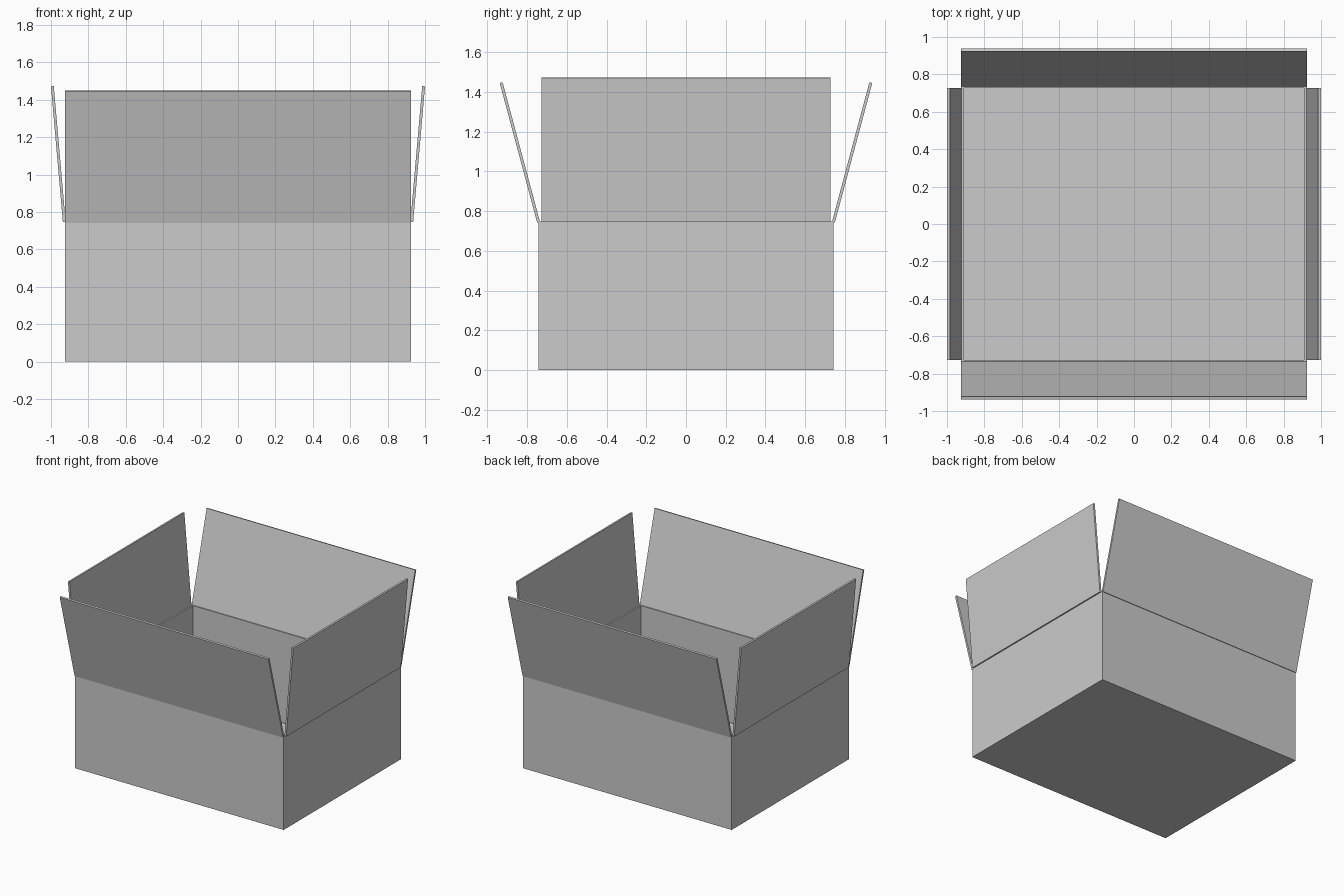
import bpy, bmesh
from math import radians
from mathutils import Matrix, Vector

if "Cube" in bpy.data.objects:
    bpy.data.objects.remove(bpy.data.objects["Cube"])

HX, HY = 0.925, 0.742     # outer half sizes of the box
T, BASE, TOP = 0.015, 0.02, 0.747


def panel(name, size, centre, pivot=(0, 0, 0), rot=None):
    """Flat board: box of given size, centred, then tilted and moved to its hinge."""
    bm = bmesh.new()
    bmesh.ops.create_cube(bm, size=1)
    m = Matrix.Translation(pivot) @ (rot or Matrix()) @ Matrix.Translation(centre)
    m = m @ Matrix.Diagonal(Vector((*size, 1)))
    bmesh.ops.transform(bm, matrix=m, verts=bm.verts)
    me = bpy.data.meshes.new(name)
    bm.to_mesh(me)
    bm.free()
    bpy.context.collection.objects.link(bpy.data.objects.new(name, me))


# Base board
panel("base", (2 * HX, 2 * HY, BASE), (0, 0, BASE / 2))

h, zc = TOP - BASE, (TOP + BASE) / 2
side_w = 2 * (HY - T)
flap = 0.728

# Front and back: wall plus flap leaning outward 15 degrees
for name, s in (("front", -1), ("back", 1)):
    panel(name + "_wall", (2 * HX, T, h), (0, s * (HY - T / 2), zc))
    panel(name + "_flap", (2 * HX, T, flap), (0, 0, flap / 2),
          (0, s * HY, TOP - 0.003), Matrix.Rotation(radians(-15 * s), 4, 'X'))

# Left and right: wall between the long walls plus flap leaning outward 5 degrees
for name, s in (("left", -1), ("right", 1)):
    panel(name + "_wall", (T, side_w, h), (s * (HX - T / 2), 0, zc))
    panel(name + "_flap", (T, side_w, flap), (0, 0, flap / 2),
          (s * (HX + 0.004), 0, TOP), Matrix.Rotation(radians(5 * s), 4, 'Y'))
